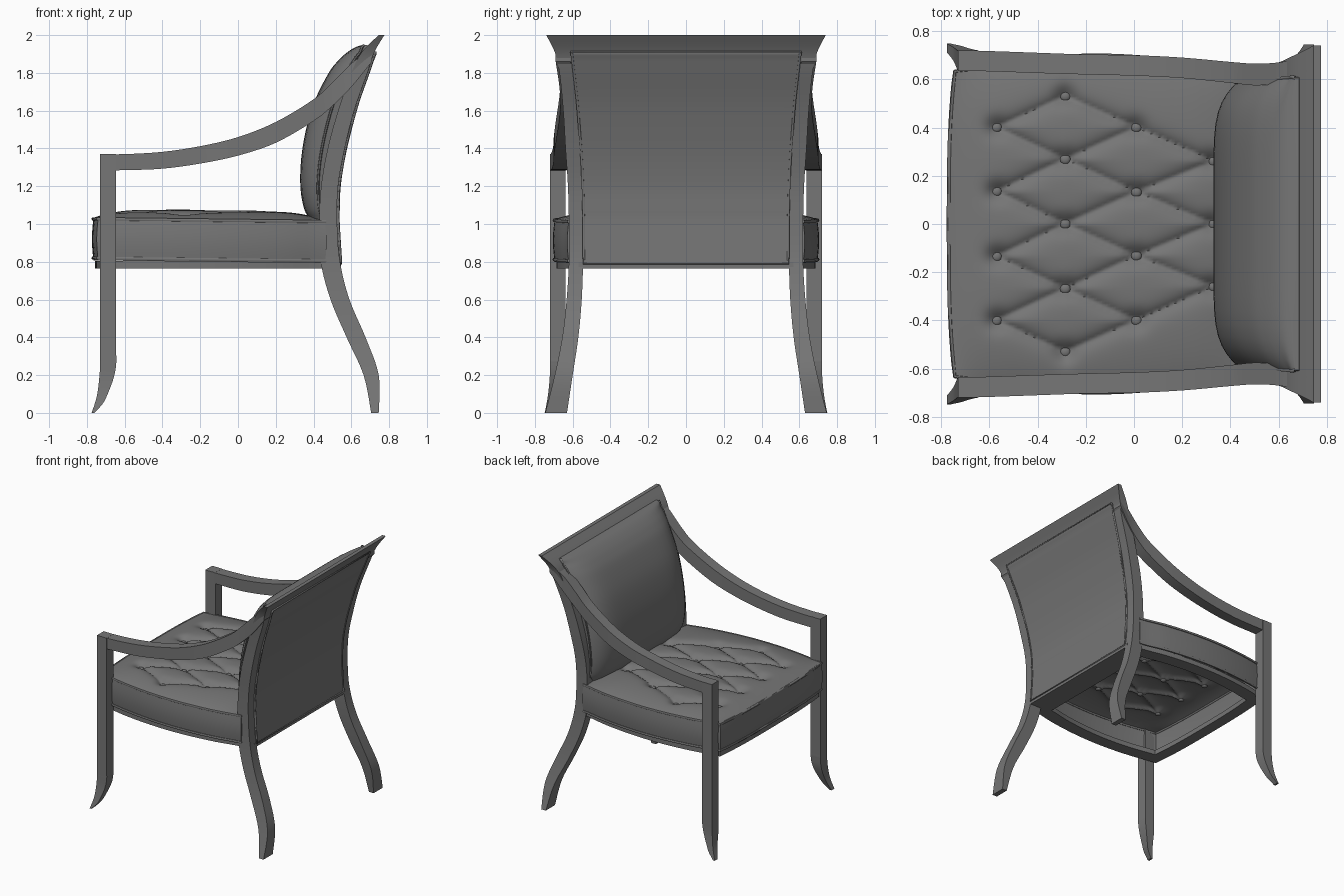
import bpy
import bmesh
import math
from mathutils import Vector

old = bpy.data.objects.get("Cube")
if old:
    bpy.data.objects.remove(old, do_unlink=True)

grey = bpy.data.materials.new("dark_grey")
grey.use_nodes = True
colour = (0.18, 0.18, 0.18, 1)
grey.diffuse_color = colour
grey.node_tree.nodes["Principled BSDF"].inputs["Base Color"].default_value = colour


def finish(obj, angle=35):
    obj.data.materials.clear()
    obj.data.materials.append(grey)
    bpy.ops.object.select_all(action="DESELECT")
    obj.select_set(True)
    bpy.context.view_layer.objects.active = obj
    bpy.ops.object.shade_smooth_by_angle(angle=math.radians(angle))
    return obj


def mesh_object(name, bm, angle=35):
    mesh = bpy.data.meshes.new(name)
    bm.to_mesh(mesh)
    bm.free()
    obj = bpy.data.objects.new(name, mesh)
    bpy.context.collection.objects.link(obj)
    return finish(obj, angle)


def smooth_rows(rows, steps=5):
    """Catmull-Rom interpolation of rows of numbers."""
    out = []
    for i in range(len(rows) - 1):
        a, b, c, d = (rows[min(max(j, 0), len(rows) - 1)] for j in range(i - 1, i + 3))
        for k in range(steps):
            t = k / steps
            out.append([0.5 * (2 * q + (r - p) * t + (2 * p - 5 * q + 4 * r - s) * t * t
                               + (3 * q - p - 3 * r + s) * t ** 3)
                        for p, q, r, s in zip(a, b, c, d)])
    return out + [list(rows[-1])]


def loft(name, rings, caps=True, loop=False, angle=35):
    """Skin a row of closed rings."""
    bm = bmesh.new()
    vs = [[bm.verts.new(p) for p in ring] for ring in rings]
    pairs = list(zip(vs, vs[1:])) + ([(vs[-1], vs[0])] if loop else [])
    for a, b in pairs:
        n = len(a)
        for i in range(n):
            j = (i + 1) % n
            bm.faces.new((a[i], a[j], b[j], b[i]))
    if caps and not loop:
        bm.faces.new(vs[0])
        bm.faces.new(vs[-1])
    bmesh.ops.recalc_face_normals(bm, faces=bm.faces)
    return mesh_object(name, bm, angle)


def piping(name, points, radius=0.009, closed=True):
    curve = bpy.data.curves.new(name, "CURVE")
    curve.dimensions = "3D"
    curve.bevel_depth = radius
    curve.bevel_resolution = 1
    spline = curve.splines.new("POLY")
    spline.points.add(len(points) - 1)
    for sp, p in zip(spline.points, points):
        sp.co = (*p, 1)
    spline.use_cyclic_u = closed
    obj = bpy.data.objects.new(name, curve)
    bpy.context.collection.objects.link(obj)
    bpy.ops.object.select_all(action="DESELECT")
    obj.select_set(True)
    bpy.context.view_layer.objects.active = obj
    bpy.ops.object.convert(target="MESH")
    finish(bpy.context.object, 60)


# Frame members: z, x front, x back, y inner, y outer
front_leg = [(0, -.775, -.76, .71, .748), (.05, -.758, -.715, .69, .738),
             (.1, -.745, -.69, .67, .73), (.18, -.735, -.66, .645, .722),
             (.26, -.73, -.645, .637, .72), (.4, -.73, -.645, .637, .72),
             (1.37, -.73, -.645, .637, .72)]
back_post = [(0, .705, .745, .63, .745), (.2, .665, .745, .6, .695),
             (.4, .575, .675, .57, .655), (.6, .49, .59, .552, .632),
             (.8, .438, .54, .545, .62), (1, .43, .525, .545, .62),
             (1.2, .44, .53, .55, .625), (1.4, .475, .565, .56, .638),
             (1.6, .53, .615, .575, .65), (1.8, .6, .685, .598, .67),
             (1.91, .655, .722, .613, .695), (2, .745, .775, .64, .74)]
# Arm: x, z bottom, z top, y inner, y outer
arm = [(-.73, 1.285, 1.37, .635, .72), (-.6, 1.285, 1.37, .633, .717),
       (-.4, 1.293, 1.382, .626, .71), (-.2, 1.32, 1.412, .62, .703),
       (0, 1.362, 1.46, .615, .7), (.2, 1.43, 1.54, .605, .69),
       (.4, 1.545, 1.66, .585, .672), (.5, 1.625, 1.75, .575, .665),
       (.6, 1.725, 1.85, .583, .67), (.71, 1.86, 1.935, .612, .69)]

for side, sy in (("left", -1), ("right", 1)):
    for part, table in (("front_leg", front_leg), ("back_post", back_post)):
        loft(f"{part}_{side}", [[(a, sy * i, z), (b, sy * i, z), (b, sy * o, z), (a, sy * o, z)]
                                for z, a, b, i, o in smooth_rows(table)])
    loft(f"arm_{side}", [[(x, sy * i, lo), (x, sy * o, lo), (x, sy * o, hi), (x, sy * i, hi)]
                         for x, lo, hi, i, o in smooth_rows(arm)])

# Crest rail between the posts, following their top curve
crest = [r for r in smooth_rows(back_post) if r[0] >= 1.909]
section = [(r[1], r[0]) for r in crest] + [(r[2], r[0]) for r in reversed(crest)]
loft("crest_rail", [[(x, y, z) for x, z in section] for y in (-.65, .65)])

# Back cushion and rear panel: z, x front, x back, front half width, rear half width
back = [(.79, .45, .545, .55, .545), (1, .39, .532, .57, .545), (1.08, .35, .532, .58, .547),
        (1.2, .33, .537, .583, .55), (1.35, .335, .56, .585, .557), (1.5, .36, .595, .588, .568),
        (1.65, .405, .637, .592, .58), (1.8, .48, .69, .6, .597), (1.87, .535, .714, .605, .605),
        (1.91, .58, .727, .608, .61), (1.935, .62, .7, .61, .61), (1.947, .655, .685, .605, .605)]
rows = smooth_rows(back, 4)
rings = []
for z, xf, xb, hf, hb in rows:
    ring = []
    for k in range(25):
        u = math.sin((k / 12 - 1) * math.pi / 2)
        ring.append((xf + (xb - xf) * 0.45 * abs(u) ** 7, u * hf, z))
    ring += [(xb, hb * u, z) for u in (1, .5, 0, -.5, -1)]
    rings.append(ring)
loft("back_cushion", rings)
edge = [(r[2], r[4] - .004, r[0]) for r in rows if r[0] <= 1.911]
piping("back_panel_piping", edge + [(x, -y, z) for x, y, z in reversed(edge)], .007)
for sy, side in ((-1, "left"), (1, "right")):
    piping(f"back_cushion_piping_{side}",
           [(r[1] + (r[2] - r[1]) * .45, sy * r[3], r[0]) for r in rows], .007, False)


# Seat plan: s runs across and t runs from front to back, both -1 to 1
widths = smooth_rows([(.63,), (.665,), (.688,), (.695,), (.685,), (.66,), (.62,)], 20)


def plan(s, t):
    f = (t + 1) / 2
    front = -.765 + .025 * abs(s) ** 3
    half = widths[min(int(f * (len(widths) - 1) + .5), len(widths) - 1)][0]
    return front + (.46 - front) * f, s * half


def outline(scale, z, n=24):
    line = [-1 + 2 * k / n for k in range(n)]
    st = [(s, -1) for s in line] + [(1, t) for t in line]
    st += [(-s, 1) for s in line] + [(-1, -t) for t in line]
    pts = [plan(s, t) for s, t in st]
    return [((x + .155) * scale - .155, y * scale, z - .012 * (x + .155)) for x, y in pts]


# Button grid and the creases joining neighbouring buttons
buttons = [Vector((x, y)) for x, ys in ((-.57, (.4, .135)), (-.285, (.53, .268, 0)),
                                      (.01, (.4, .132)), (.33, (.26, 0)))
           for y in sorted({v * m for v in ys for m in (-1, 1)})]
creases = [(a, b) for a in buttons for b in buttons
           if .2 < b.x - a.x < .4 and abs(b.y - a.y) < .17]


def seat_height(x, y, s, t):
    p = Vector((x, y))
    d = 1.0
    for a, b in creases:
        ab = b - a
        f = min(max((p - a).dot(ab) / ab.length_squared, 0), 1)
        d = min(d, (p - a - ab * f).length)
    r = min((p - b).length for b in buttons)
    dome = .05 * (1 - abs(s) ** 5) * (1 - abs(t) ** 5)
    return (1.025 - .012 * (x + .155) + dome
            - .03 * math.exp(-d / .028) - .022 * math.exp(-(r / .045) ** 2))


# Tufted seat top, open underneath
N = 110
bm = bmesh.new()
grid = []
for i in range(N + 1):
    t = 2 * i / N - 1
    row = []
    for j in range(N + 1):
        s = 2 * j / N - 1
        x, y = plan(s, t)
        row.append(bm.verts.new((x, y, seat_height(x, y, s, t))))
    grid.append(row)
for i in range(N):
    for j in range(N):
        bm.faces.new((grid[i][j], grid[i + 1][j], grid[i + 1][j + 1], grid[i][j + 1]))
mesh_object("seat_top", bm, 60)

# Bulging seat sides with piping along both edges
loft("seat_side", [outline(1 + .014 * math.sin(math.pi * k / 6), .80 + .225 * k / 6)
                   for k in range(7)], caps=False, angle=50)
piping("seat_piping_top", outline(1.004, 1.02))
piping("seat_piping_bottom", outline(1.004, .812))

# Seat rail ring and back rail
loft("seat_rail", [[(x, y, h) for x, y, z in outline(sc, 0)]
                   for sc, h in ((.985, .765), (.985, .803), (.84, .803), (.84, .765))], loop=True)
loft("back_rail", [[(a, y, z) for a, z in ((.44, .765), (.545, .765), (.545, .795), (.44, .795))]
                   for y in (-.57, .57)])

# Buttons
for k, b in enumerate(buttons):
    bm = bmesh.new()
    bmesh.ops.create_uvsphere(bm, u_segments=12, v_segments=6, radius=.022)
    for v in bm.verts:
        v.co.z *= .5
    z = seat_height(b.x, b.y, b.y / .69, (b.x + .155) / .61)
    bmesh.ops.translate(bm, verts=bm.verts, vec=(b.x, b.y, z + .008))
    mesh_object(f"seat_button_{k + 1}", bm, 60)
